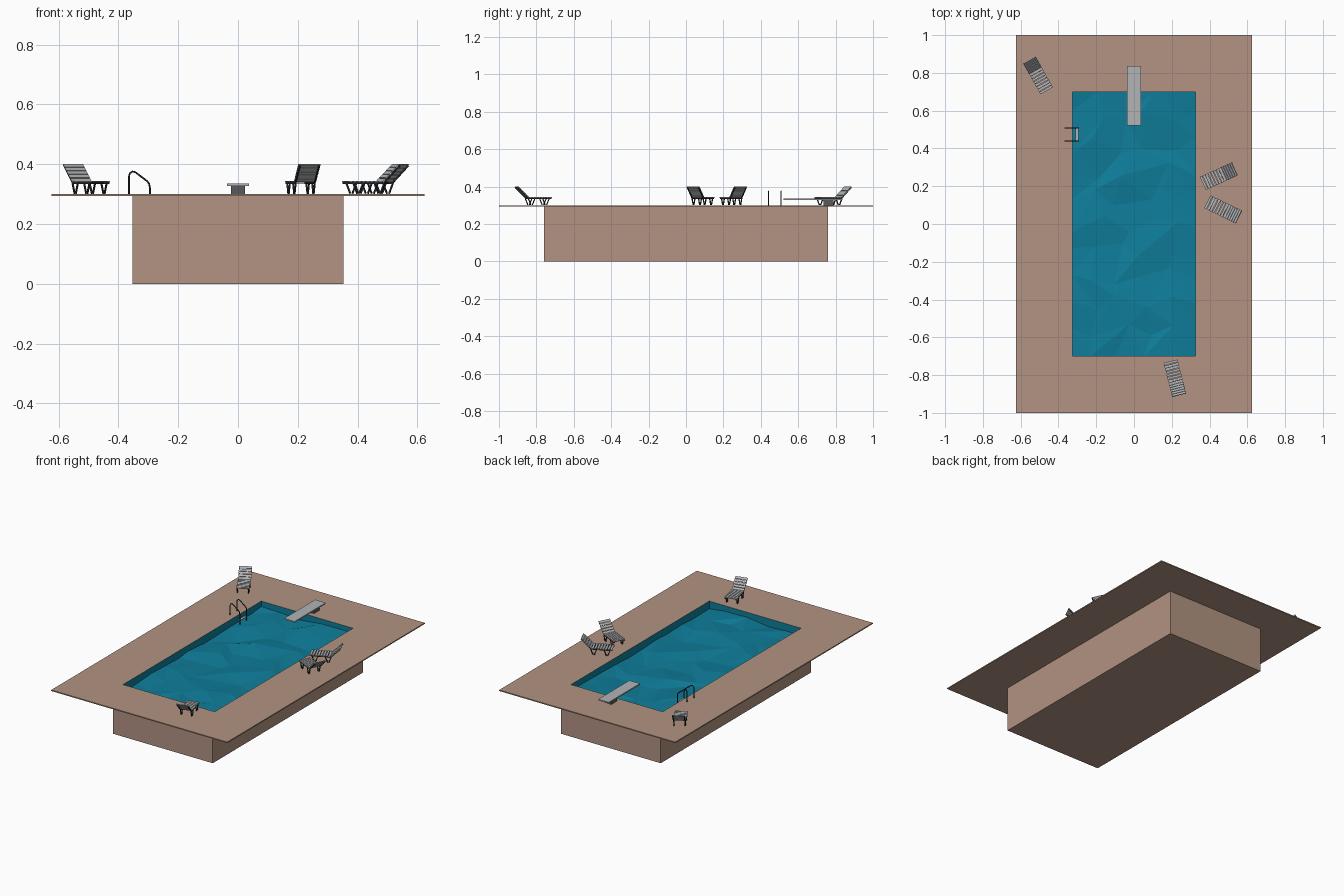
import bpy, bmesh, math, random
from mathutils import Matrix, Vector

if "Cube" in bpy.data.objects:
    bpy.data.objects.remove(bpy.data.objects["Cube"])

random.seed(4)


def srgb(r, g, b):
    f = lambda c: (c / 255 / 12.92) if c < 11 else ((c / 255 + 0.055) / 1.055) ** 2.4
    return (f(r), f(g), f(b), 1)


def material(name, *rgb):
    m = bpy.data.materials.new(name)
    m.diffuse_color = srgb(*rgb)
    m.use_nodes = True
    m.node_tree.nodes["Principled BSDF"].inputs["Base Color"].default_value = m.diffuse_color
    return m


STONE = material("tan stone", 178, 147, 130)
WATER = material("pool teal", 14, 126, 155)
SLAT = material("light grey", 178, 179, 181)
DARK = material("near black", 40, 43, 48)
BASE = material("dark grey", 88, 90, 92)


def finish(name, bm, mat):
    me = bpy.data.meshes.new(name)
    bm.to_mesh(me)
    bm.free()
    me.materials.append(mat)
    ob = bpy.data.objects.new(name, me)
    bpy.context.collection.objects.link(ob)
    return ob


def box(bm, size, loc, tilt=0):
    m = Matrix.Translation(loc) @ Matrix.Rotation(tilt, 4, 'Y') @ Matrix.Diagonal((*size, 1))
    bmesh.ops.create_cube(bm, size=1, matrix=m)


def bar(bm, a, b, t):
    """Square bar of thickness t running from a to b."""
    a, b = Vector(a), Vector(b)
    d = b - a
    m = Matrix.Translation((a + b) / 2) @ d.to_track_quat('X', 'Z').to_matrix().to_4x4()
    bmesh.ops.create_cube(bm, size=1, matrix=m @ Matrix.Diagonal((d.length, t, t, 1)))


def rect_shell(name, rings, mat):
    """Nested rectangles (half x, half y, z) joined in order, last one capped."""
    bm = bmesh.new()
    loops = [[bm.verts.new((sx * x, sy * y, z)) for sx, sy in ((-1, -1), (1, -1), (1, 1), (-1, 1))]
             for x, y, z in rings]
    for p, q in zip(loops, loops[1:]):
        for i in range(4):
            j = (i + 1) % 4
            bm.faces.new((p[i], q[i], q[j], p[j]))
    bm.faces.new(loops[-1])
    return bm, finish


# deck with the outside of the basin
bm, _ = rect_shell("deck", [(.325, .70, .30), (.624, 1, .30), (.624, 1, .293),
                            (.353, .76, .293), (.353, .76, 0)], STONE)
bm.faces.ensure_lookup_table()
bmesh.ops.reverse_faces(bm, faces=[bm.faces[-1]])
finish("deck_and_basin", bm, STONE)

# teal lining of the basin, facing inwards
bm, _ = rect_shell("lining", [(.325, .70, .30), (.325, .70, .02)], WATER)
bmesh.ops.reverse_faces(bm, faces=bm.faces[:4])
finish("pool_lining", bm, WATER)

# faceted, rippled water surface
bm = bmesh.new()
NX, NY = 5, 10
grid = []
for j in range(NY + 1):
    row = []
    for i in range(NX + 1):
        x, y = -.325 + .65 * i / NX, -.70 + 1.4 * j / NY
        if 0 < i < NX:
            x += random.uniform(-.045, .045)
        if 0 < j < NY:
            y += random.uniform(-.045, .045)
        row.append(bm.verts.new((x, y, .258 + random.uniform(-.012, .012))))
    grid.append(row)
for j in range(NY):
    for i in range(NX):
        a, b, c, d = grid[j][i], grid[j][i + 1], grid[j + 1][i + 1], grid[j + 1][i]
        for tri in (((a, b, c), (a, c, d)) if random.random() < .5 else ((a, b, d), (b, c, d))):
            bm.faces.new(tri)
finish("water_surface", bm, WATER)

# diving board on its stand
bm = bmesh.new()
box(bm, (.074, .315, .008), (0, .678, .331))
finish("diving_board", bm, SLAT)
bm = bmesh.new()
box(bm, (.048, .055, .028), (0, .762, .314))
finish("diving_board_stand", bm, BASE)

# pool ladder: two bent rails and steps
RAIL = [(-.365, .299), (-.365, .358), (-.362, .370), (-.353, .376), (-.343, .373),
        (-.305, .344), (-.298, .336), (-.295, .322), (-.295, .18)]
for n, y in enumerate((.440, .509)):
    cu = bpy.data.curves.new("rail_path", 'CURVE')
    cu.dimensions = '3D'
    cu.bevel_depth, cu.bevel_resolution, cu.use_fill_caps = .003, 1, True
    sp = cu.splines.new('POLY')
    sp.points.add(len(RAIL) - 1)
    for p, (x, z) in zip(sp.points, RAIL):
        p.co = (x, y, z, 1)
    cu.materials.append(DARK)
    bpy.context.collection.objects.link(bpy.data.objects.new(f"ladder_rail_{n + 1}", cu))
bm = bmesh.new()
for z in (.28, .24, .20):
    box(bm, (.016, .069, .005), (-.303, .4745, z))
finish("ladder_steps", bm, SLAT)

# lounger, along +x from foot (0) to head, standing on z = 0
HINGE, SEAT_Z, TOP, W = .125, .040, (.187, .100), .076
bm = bmesh.new()
for i in range(8):
    box(bm, (.0125, W, .004), (.008 + i * .0157, 0, SEAT_Z + .002))
back = Vector((TOP[0] - HINGE, 0, TOP[1] - SEAT_Z))
tilt = -math.atan2(back.z, back.x)
for i in range(5):
    p = Vector((HINGE, 0, SEAT_Z)) + back * ((i + .55) / 5.05)
    box(bm, (.0145, W, .004), p, tilt)
slats = finish("lounger_slats_1", bm, SLAT)

bm = bmesh.new()
for y in (-.033, .033):
    bar(bm, (.002, y, SEAT_Z - .003), (HINGE + .005, y, SEAT_Z - .003), .006)
    bar(bm, (HINGE + .003, y, SEAT_Z - .003), (TOP[0], y, TOP[1] - .005), .005)
    for s in (.033, .112):
        for k in (-1, 1):
            bar(bm, (s + k * .018, y, SEAT_Z - .004), (s + k * .004, y, .002), .005)
for s in (.033, .112):
    box(bm, (.006, .066, .004), (s, 0, SEAT_Z - .003))
frame = finish("lounger_frame_1", bm, DARK)

# four loungers: foot x, foot y, heading
PLACES = [(-.461, .704, 119.5), (.363, .214, 24.5), (.387, .119, -26), (.193, -.725, -75.7)]
for n, (x, y, ang) in enumerate(PLACES):
    for part in (slats, frame):
        ob = part if n == 0 else part.copy()
        if n:
            ob.name = part.name[:-1] + str(n + 1)
            bpy.context.collection.objects.link(ob)
        ob.location = (x, y, .30)
        ob.rotation_euler.z = math.radians(ang)
